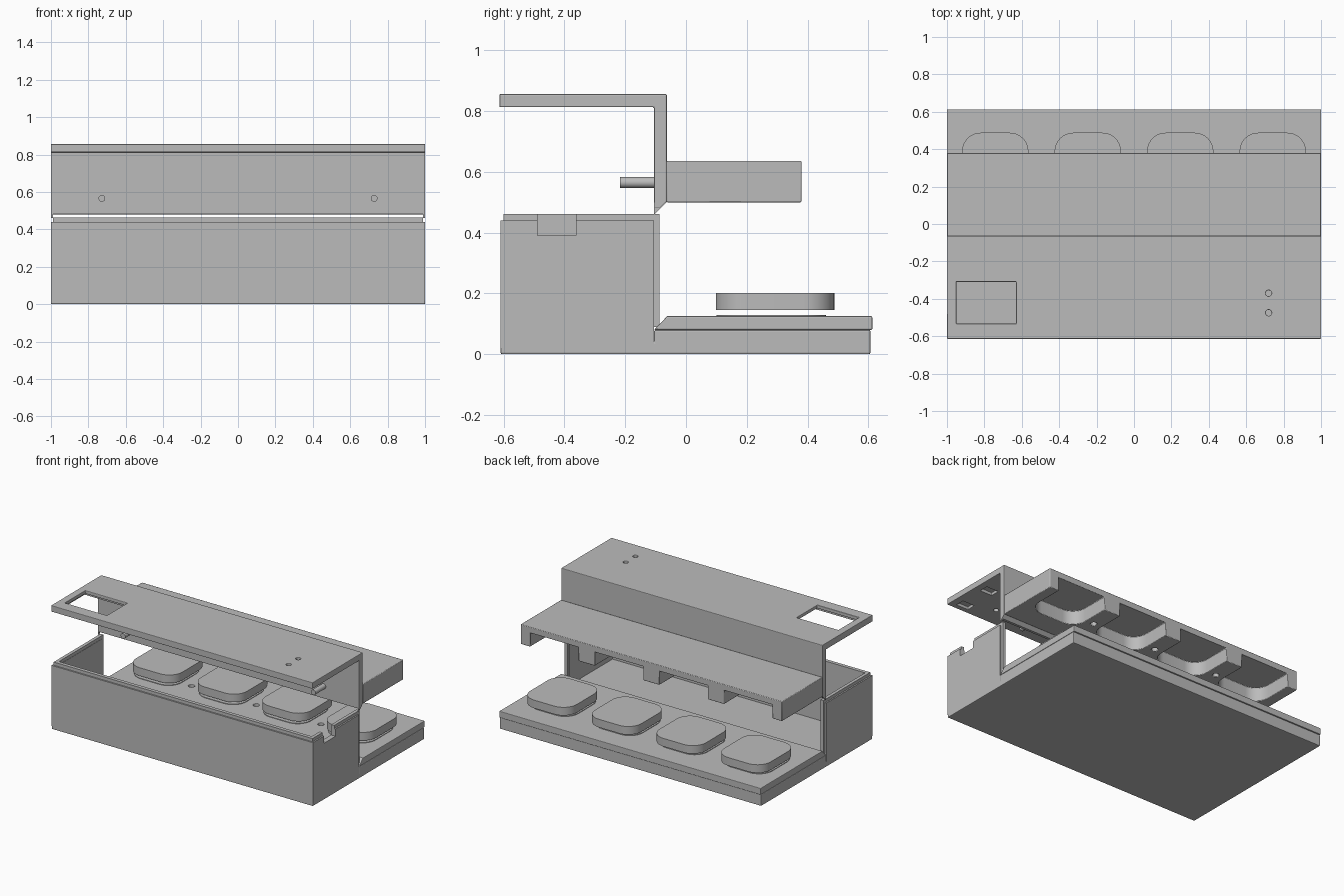
import bpy, bmesh, math
from mathutils import Vector

if "Cube" in bpy.data.objects:
    bpy.data.objects.remove(bpy.data.objects["Cube"], do_unlink=True)

grey = bpy.data.materials.new("plain grey")
grey.use_nodes = True
GREY = (0.5, 0.5, 0.5, 1)
grey.diffuse_color = GREY
grey.node_tree.nodes["Principled BSDF"].inputs["Base Color"].default_value = GREY


def prism(name, loop, offset):
    """Extrude a closed loop of points along an offset vector."""
    bm = bmesh.new()
    face = bm.faces.new([bm.verts.new(p) for p in loop])
    new = bmesh.ops.extrude_face_region(bm, geom=[face])["geom"]
    bmesh.ops.translate(bm, vec=Vector(offset),
                        verts=[g for g in new if isinstance(g, bmesh.types.BMVert)])
    bmesh.ops.recalc_face_normals(bm, faces=bm.faces[:])
    mesh = bpy.data.meshes.new(name)
    bm.to_mesh(mesh)
    bm.free()
    mesh.materials.append(grey)
    obj = bpy.data.objects.new(name, mesh)
    bpy.context.collection.objects.link(obj)
    return obj


def side_profile(name, pts, x0=-1, x1=1):
    return prism(name, [(x0, y, z) for y, z in pts], (x1 - x0, 0, 0))


def box(name, x0, x1, y0, y1, z0, z1):
    return side_profile(name, [(y0, z0), (y1, z0), (y1, z1), (y0, z1)], x0, x1)


def rounded(name, cx, cy, w, d, r, z0, z1, steps=10):
    """Upright prism with a rounded rectangle outline."""
    loop = []
    for i, (sx, sy) in enumerate([(1, 1), (-1, 1), (-1, -1), (1, -1)]):
        for k in range(steps + 1):
            a = math.pi / 2 * (i + k / steps)
            loop.append((cx + sx * (w / 2 - r) + r * math.cos(a),
                         cy + sy * (d / 2 - r) + r * math.sin(a), z0))
    return prism(name, loop, (0, 0, z1 - z0))


def circle(name, centre, r, offset, n=24):
    """Cylinder along z or along y, chosen by the offset."""
    c, loop = Vector(centre), []
    for k in range(n):
        a = math.tau * k / n
        u, v = r * math.cos(a), r * math.sin(a)
        loop.append(c + Vector((u, v, 0) if offset[2] else (u, 0, v)))
    return prism(name, loop, offset)


def cut(obj, *cutters):
    for c in cutters:
        m = obj.modifiers.new("cut", "BOOLEAN")
        m.object, m.operation, m.solver = c, "DIFFERENCE", "EXACT"
        bpy.context.view_layer.objects.active = obj
        bpy.ops.object.modifier_apply(modifier=m.name)
        bpy.data.objects.remove(c, do_unlink=True)


def soften(obj, width=0.005):
    m = obj.modifiers.new("soft edges", "BEVEL")
    m.width, m.segments, m.limit_method = width, 2, "ANGLE"
    m.angle_limit = math.radians(60)


def smooth(obj):
    bpy.ops.object.select_all(action="DESELECT")
    obj.select_set(True)
    bpy.context.view_layer.objects.active = obj
    bpy.ops.object.shade_smooth_by_angle(angle=math.radians(30))


PADS = [-0.742, -0.247, 0.247, 0.742]
GAPS = [-0.495, 0, 0.495]

# Base: floor, rear shelf with screw holes, front wall and side walls
soften(side_profile("base_floor", [(-0.61, 0), (0.607, 0), (0.607, 0.08), (-0.105, 0.08),
                                   (-0.105, 0.04), (-0.61, 0.04)]))
shelf = side_profile("base_shelf", [(-0.105, 0.08), (0.613, 0.08),
                                    (0.613, 0.125), (-0.062, 0.125)])
cut(shelf, *[circle("hole", (x, 0.2, 0.09), 0.02, (0, 0, 0.1)) for x in GAPS])
soften(shelf, 0.004)
box("base_front_wall", -1, 1, -0.61, -0.575, 0.02, 0.44)
box("base_front_lip", -0.99, 0.99, -0.6, -0.575, 0.44, 0.462)
for side, name in ((1, "left"), (-1, "right")):
    a, b = sorted((side * 0.965, side))
    wall = box(f"base_{name}_wall", a, b, -0.609, -0.105, 0.02, 0.44)
    a, b = sorted((side * 0.967, side * 0.99))
    lip = box(f"base_{name}_lip", a, b, -0.6, -0.088, 0.09, 0.462)
    if side == 1:
        for part in (wall, lip):
            cut(part, box("notch", 0.9, 1.1, -0.488, -0.362, 0.39, 0.6))

# Floating pads and their thin seats
for i, x in enumerate(PADS, 1):
    smooth(rounded(f"pad_{i}", x, 0.293, 0.355, 0.39, 0.1, 0.145, 0.201))
    smooth(rounded(f"pad_seat_{i}", x, 0.28, 0.34, 0.36, 0.1, 0.12, 0.129))

# Raised cover: top plate and upright in one stepped profile
cover = side_profile("cover_top", [(-0.614, 0.813), (-0.105, 0.813), (-0.105, 0.48),
                                   (-0.085, 0.48), (-0.063, 0.502), (-0.063, 0.856),
                                   (-0.614, 0.856)])
cut(cover,
    box("window", -0.95, -0.63, -0.533, -0.31, 0.7, 0.9),
    box("window_rebate", -0.97, -0.6, -0.55, -0.29, 0.7, 0.833),
    *[circle("hole", (0.72, y, 0.7), 0.016, (0, 0, 0.3)) for y in (-0.37, -0.475)],
    *[box("pocket", 0.86, 0.95, y - 0.03, y + 0.03, 0.7, 0.833) for y in (-0.55, -0.32)])
soften(cover, 0.004)

# Thin mitred end tongues under the upright, and locating pins
for side, name in ((1, "left"), (-1, "right")):
    a, b = sorted((side * 0.99, side * 0.999))
    side_profile(f"cover_{name}_tongue", [(-0.105, 0.46), (-0.065, 0.5), (-0.105, 0.5)], a, b)
    smooth(circle(f"cover_{name}_pin", (side * 0.728, -0.1, 0.565), 0.018, (0, -0.117, 0)))

# Rear hood with pad-shaped pockets that open to the back
hood = box("cover_hood", -1, 1, -0.064, 0.38, 0.5, 0.636)
cut(hood,
    *[rounded("pocket", x, 0.293, 0.37, 0.405, 0.1, 0.4, 0.595) for x in PADS],
    *[box("opening", x - 0.185, x + 0.185, 0.28, 0.45, 0.4, 0.595) for x in PADS],
    *[circle("hole", (x, 0.2, 0.45), 0.02, (0, 0, 0.12)) for x in GAPS])
soften(hood, 0.004)
smooth(hood)
